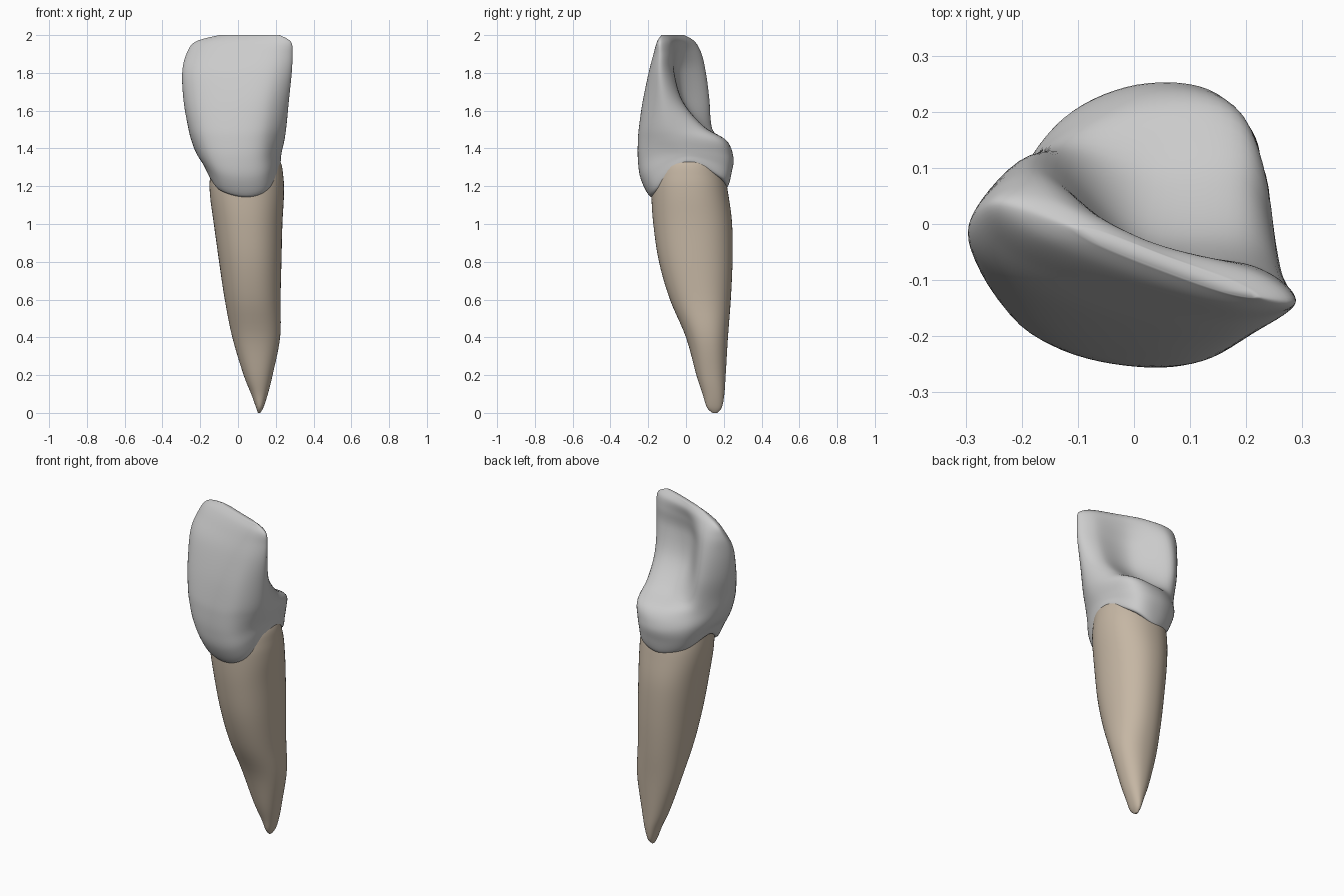
import bpy, bmesh, math
from mathutils import Vector

if "Cube" in bpy.data.objects:
    bpy.data.objects.remove(bpy.data.objects["Cube"])


def spline(pts, steps, closed):
    """Catmull-Rom curve through pts."""
    n = len(pts)
    get = (lambda i: pts[i % n]) if closed else (lambda i: pts[max(0, min(n - 1, i))])
    out = []
    for i in range(n if closed else n - 1):
        a, b, c, d = get(i - 1), get(i), get(i + 1), get(i + 2)
        for s in range(steps):
            t = s / steps
            out.append(0.5 * (2 * b + (c - a) * t + (2 * a - 5 * b + 4 * c - d) * t ** 2
                              + (3 * b - a - 3 * c + d) * t ** 3))
    if not closed:
        out.append(pts[-1].copy())
    return out


def loft(name, rings, steps):
    """Smooth skin through a stack of equal-length rings, capped at both ends."""
    columns = [spline(list(col), steps, False) for col in zip(*rings)]
    bm = bmesh.new()
    rows = [[bm.verts.new(p) for p in row] for row in zip(*columns)]
    n = len(rows[0])
    for lo, hi in zip(rows, rows[1:]):
        for i in range(n):
            j = (i + 1) % n
            bm.faces.new((lo[i], lo[j], hi[j], hi[i]))
    bm.faces.new(rows[0])
    bm.faces.new(rows[-1])
    bmesh.ops.recalc_face_normals(bm, faces=bm.faces)
    mesh = bpy.data.meshes.new(name)
    bm.to_mesh(mesh)
    bm.free()
    for p in mesh.polygons:
        p.use_smooth = True
    ob = bpy.data.objects.new(name, mesh)
    bpy.context.collection.objects.link(ob)
    return ob


# Root: z, x min, x max, y min, y max
root_sections = [
    (0.00, 0.105, 0.118, 0.14, 0.165),
    (0.03, 0.095, 0.135, 0.11, 0.19),
    (0.10, 0.07, 0.158, 0.088, 0.203),
    (0.20, 0.03, 0.183, 0.055, 0.21),
    (0.40, -0.03, 0.223, 0.00, 0.222),
    (0.60, -0.07, 0.225, -0.085, 0.237),
    (0.80, -0.10, 0.23, -0.143, 0.246),
    (1.00, -0.128, 0.235, -0.173, 0.244),
    (1.15, -0.148, 0.243, -0.183, 0.225),
    (1.25, -0.148, 0.24, -0.18, 0.205),
    (1.34, -0.13, 0.219, -0.16, 0.17),
    (1.40, -0.08, 0.14, -0.10, 0.10),
]


def root_ring(z, x0, x1, y0, y1, n=64):
    def sq(c):
        return math.copysign(abs(c) ** 0.92, c)
    return [Vector(((x0 + x1) / 2 + (x1 - x0) / 2 * sq(math.cos(a)),
                    (y0 + y1) / 2 + (y1 - y0) / 2 * sq(math.sin(a)), z))
            for a in (2 * math.pi * i / n for i in range(n))]


root = loft("root", [root_ring(*s) for s in root_sections], 5)
mat = bpy.data.materials.new("root_tan")
mat.diffuse_color = (0.56, 0.47, 0.37, 1)
mat.use_nodes = True
mat.node_tree.nodes["Principled BSDF"].inputs["Base Color"].default_value = mat.diffuse_color
root.data.materials.append(mat)

# Crown: z, left x y, right x y, front bulge, back bulge (left, middle, right), side lift
crown_sections = [
    (1.17, -0.12, 0.0, 0.185, 0.0, 0.15, 0.11, 0.17, 0.15, 0.17),
    (1.145, -0.155, 0.0, 0.222, 0.0, 0.19, 0.15, 0.215, 0.19, 0.18),
    (1.24, -0.188, 0.0, 0.228, 0.0, 0.24, 0.17, 0.238, 0.21, 0.12),
    (1.34, -0.22, 0.0, 0.233, -0.03, 0.238, 0.18, 0.265, 0.23, 0.05),
    (1.44, -0.247, -0.01, 0.245, -0.07, 0.21, 0.165, 0.25, 0.24, 0.01),
    (1.52, -0.264, -0.02, 0.255, -0.10, 0.18, 0.165, 0.15, 0.165, 0.0),
    (1.65, -0.286, -0.01, 0.268, -0.125, 0.145, 0.155, 0.06, 0.085, 0.0),
    (1.80, -0.294, 0.0, 0.284, -0.14, 0.10, 0.13, 0.03, 0.05, 0.0),
    (1.90, -0.272, 0.03, 0.288, -0.14, 0.075, 0.08, 0.02, 0.04, 0.0),
    (1.965, -0.225, 0.035, 0.28, -0.14, 0.05, 0.035, 0.02, 0.03, 0.0),
    (2.00, -0.10, -0.01, 0.22, -0.13, 0.015, 0.01, 0.01, 0.01, 0.0),
]
LIFT = (0.7, 0.2, 0.0, 0.25, 1.0, 0.55, 0.25, 0.4)


def crown_ring(z, lx, ly, rx, ry, front, bl, b, br, lift):
    left, right = Vector((lx, ly, z)), Vector((rx, ry, z))
    mid, half = (left + right) / 2, (right - left) / 2
    v = Vector((-half.y, half.x, 0)).normalized()
    pts = [left, mid - 0.7 * half - 0.8 * front * v, mid + 0.08 * half - front * v,
           mid + 0.7 * half - 0.8 * front * v, right,
           mid + 0.7 * half + br * v, mid + b * v, mid - 0.7 * half + bl * v]
    for p, w in zip(pts, LIFT):
        p.z += w * lift
    return spline(pts, 9, True)


loft("crown", [crown_ring(*s) for s in crown_sections], 6)
